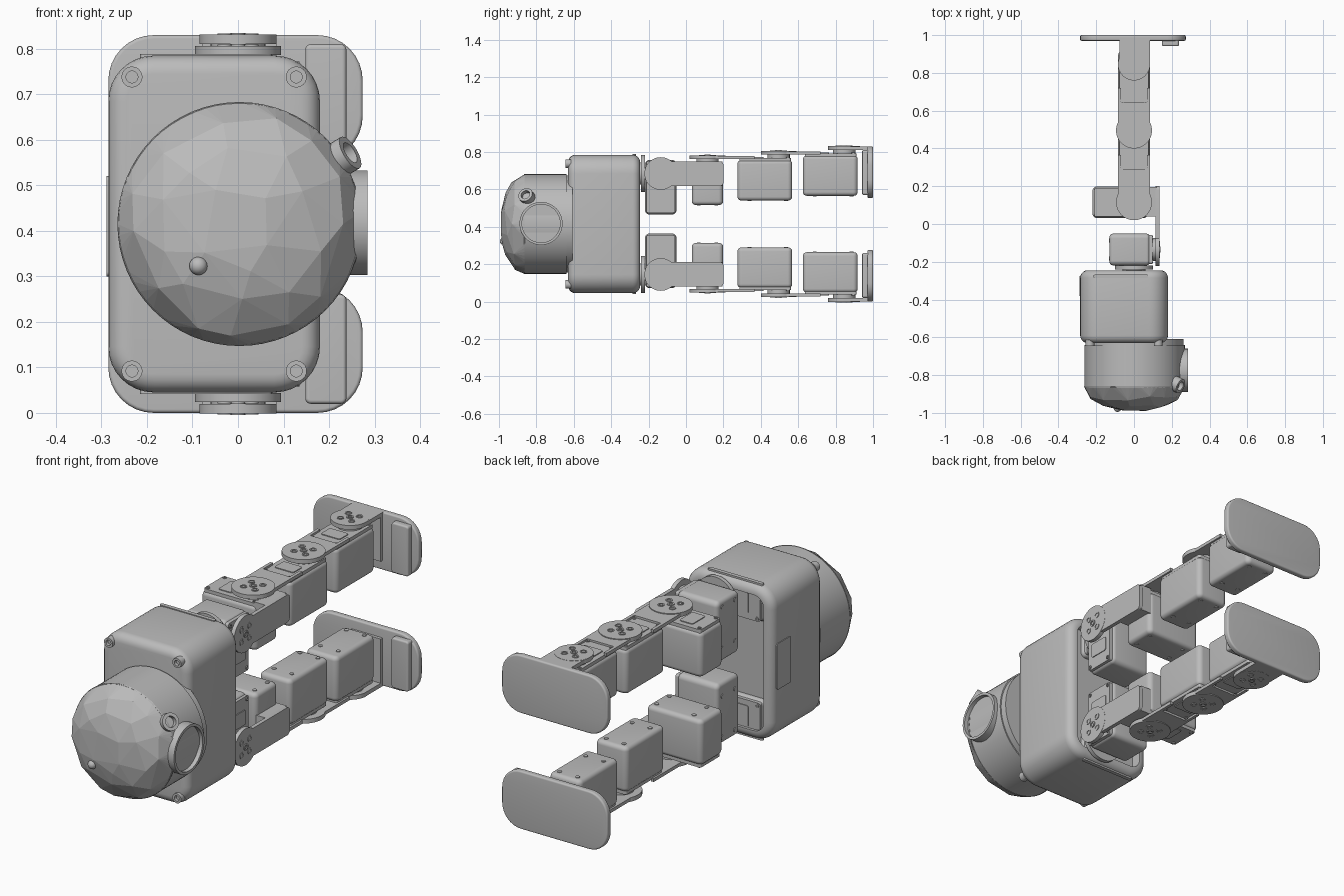
import bpy, bmesh, math, random
from mathutils import Matrix, Vector

if "Cube" in bpy.data.objects:
    bpy.data.objects.remove(bpy.data.objects["Cube"], do_unlink=True)

MID = 0.415                      # height of the symmetry plane between the legs
X, Y, Z = Vector((1, 0, 0)), Vector((0, 1, 0)), Vector((0, 0, 1))
I = Matrix.Identity(4)

grey = bpy.data.materials.new("light grey")
grey.use_nodes = True
grey.diffuse_color = (0.5, 0.5, 0.5, 1)
grey.node_tree.nodes["Principled BSDF"].inputs["Base Color"].default_value = (0.5, 0.5, 0.5, 1)


def frame(loc, y, z):
    """Placement whose local y and z axes point along the given directions."""
    m = Matrix((y.cross(z), y, z)).transposed().to_4x4()
    m.translation = loc
    return m


def append(bm, part, m):
    part.transform(m)
    mesh = bpy.data.meshes.new("part")
    part.to_mesh(mesh)
    part.free()
    bm.from_mesh(mesh)
    bpy.data.meshes.remove(mesh)


def box(bm, lo, hi, m=I, corner=0, edge=0, axis=Z):
    """Box with corners rounded around one axis, then a soft rim on both ends."""
    p = bmesh.new()
    lo, hi = Vector(lo), Vector(hi)
    size = hi - lo
    bmesh.ops.create_cube(p, size=1, matrix=Matrix.Translation((lo + hi) / 2) @ Matrix.Diagonal((*size, 1)))
    if corner:
        es = [e for e in p.edges if abs((e.verts[0].co - e.verts[1].co).normalized().dot(axis)) > 0.9]
        bmesh.ops.bevel(p, geom=es, offset=corner, segments=8, profile=0.5, affect='EDGES')
    if edge:
        es = {e for f in p.faces if abs(f.normal.dot(axis)) > 0.9 for e in f.edges}
        bmesh.ops.bevel(p, geom=list(es), offset=edge, segments=5, profile=0.5, affect='EDGES')
    append(bm, p, m)


def cyl(bm, loc, r, h, m=I, n=40, r2=None):
    """Cylinder standing on loc along local z."""
    p = bmesh.new()
    bmesh.ops.create_cone(p, cap_ends=True, segments=n, radius1=r, radius2=r if r2 is None else r2,
                          depth=h, matrix=Matrix.Translation(Vector(loc) + Z * h / 2))
    append(bm, p, m)


def ring(bm, loc, r, hole, h, depth, m=I, n=40):
    """Cylinder with a sunken round face."""
    p = bmesh.new()
    bmesh.ops.create_cone(p, cap_ends=True, segments=n, radius1=r, radius2=r, depth=h,
                          matrix=Matrix.Translation(Vector(loc) + Z * h / 2))
    top = max(p.faces, key=lambda f: f.calc_center_median().z)
    bmesh.ops.inset_region(p, faces=[top], thickness=r - hole)
    low = bmesh.ops.extrude_discrete_faces(p, faces=[top])["faces"][0]
    bmesh.ops.translate(p, verts=low.verts[:], vec=-Z * depth)
    append(bm, p, m)


def finish(name, bm, mirror=False, smooth=True):
    bmesh.ops.translate(bm, verts=bm.verts[:], vec=-Z * MID)
    mesh = bpy.data.meshes.new(name)
    bm.to_mesh(mesh)
    bm.free()
    ob = bpy.data.objects.new(name, mesh)
    ob.location.z = MID
    mesh.materials.append(grey)
    bpy.context.collection.objects.link(ob)
    if smooth:
        bpy.ops.object.select_all(action='DESELECT')
        ob.select_set(True)
        bpy.context.view_layer.objects.active = ob
        bpy.ops.object.shade_smooth_by_angle(angle=math.radians(35))
    if mirror:
        mod = ob.modifiers.new("other leg", 'MIRROR')
        mod.use_axis = (False, False, True)
        mod.use_mirror_merge = False
    return ob


def servo(name, m):
    """Motor with its output axis on local z and its body towards local -y."""
    bm = bmesh.new()
    box(bm, (-0.084, -0.22, -0.245), (0.084, 0.073, -0.03), m, 0.025, 0.02)
    box(bm, (-0.076, -0.21, -0.035), (0.076, 0.066, -0.018), m, 0.01)
    box(bm, (-0.05, -0.15, -0.02), (0.05, -0.08, -0.014), m, 0.01)
    cyl(bm, (0, 0, -0.02), 0.06, 0.021, m)
    for x in (-0.063, 0.063):
        for y in (-0.195, 0.05):
            ring(bm, (x, y, -0.02), 0.009, 0.005, 0.006, 0.004, m, 12)
            cyl(bm, (x * 0.75, y * 0.8, -0.248), 0.01, 0.01, m, 12)
    finish(name, bm, True)


def horn(bm, m, r=0.09):
    """Round output plate with a centre screw and four bolts."""
    cyl(bm, (0, 0, 0), r, 0.02, m, 48)
    ring(bm, (0, 0, 0.01), 0.016, 0.009, 0.014, 0.008, m, 20)
    for k in range(4):
        a = math.radians(45 + 90 * k)
        ring(bm, (0.042 * math.cos(a), 0.042 * math.sin(a), 0.01), 0.015, 0.009, 0.013, 0.009, m, 20)


# torso shell, open recess on its back face
bm = bmesh.new()
box(bm, (-0.285, -0.63, 0.045), (0.18, -0.245, 0.785), I, 0.1, 0.04, Y)
bm.normal_update()
back = max(bm.faces, key=lambda f: f.calc_center_median().y + f.calc_area())
if back.normal.y < 0:
    back = max((f for f in bm.faces if f.normal.y > 0.9), key=lambda f: f.calc_area())
bmesh.ops.inset_region(bm, faces=[back], thickness=0.006)
floor = bmesh.ops.extrude_discrete_faces(bm, faces=[back])["faces"][0]
bmesh.ops.translate(bm, verts=floor.verts[:], vec=-Y * 0.05)
finish("torso", bm)

# torso trim: front screws, top strips, side panel
bm = bmesh.new()
for x in (-0.233, 0.128):
    ring(bm, (0, 0, 0), 0.023, 0.013, 0.03, 0.015, frame((x, -0.615, 0.738), X, -Y), 24)
box(bm, (-0.215, -0.287, 0.78), (0.075, -0.268, 0.789), I, 0.008)
finish("torso_screws", bm, True)
bm = bmesh.new()
box(bm, (-0.289, -0.38, 0.3), (-0.28, -0.275, 0.52), I, 0.01, 0, X)
finish("side_panel", bm)

# head drum
bm = bmesh.new()
head = frame((0.003, -0.62, MID), X, -Y)
cyl(bm, (0, 0, -0.012), 0.26, 0.19, head, 72)
cyl(bm, (0, 0, 0.02), 0.266, 0.225, head, 72)
finish("head", bm)

# faceted face dome
random.seed(4)
bm = bmesh.new()
for k in range(64):
    a = math.tau * k / 64
    bm.verts.new((0.268 * math.cos(a), 0.268 * math.sin(a), 0.24))
for count, tilt in ((13, 28), (10, 50), (5, 72)):
    for k in range(count):
        a = math.tau * (k + random.uniform(-0.3, 0.3)) / count
        t = math.radians(tilt + random.uniform(-6, 6))
        r = 0.268 * math.cos(t)
        bm.verts.new((r * math.cos(a), r * math.sin(a), 0.24 + 0.135 * math.sin(t)))
bmesh.ops.convex_hull(bm, input=bm.verts[:])
bm.transform(head)
finish("face_dome", bm, smooth=False)

# side eye ring, small lens ring and nose
bm = bmesh.new()
ring(bm, (0, 0, 0), 0.115, 0.102, 0.085, 0.02, frame((0.2, -0.775, 0.418), Y, X), 56)
finish("side_eye", bm)
bm = bmesh.new()
aim = Vector((0.8, -0.38, 0.48)).normalized()
ring(bm, (0, 0, 0), 0.04, 0.025, 0.05, 0.025, frame((0.207, -0.84, 0.548), aim.cross(Z).normalized(), aim), 32)
finish("lens_ring", bm)
bm = bmesh.new()
bmesh.ops.create_uvsphere(bm, u_segments=24, v_segments=14, radius=0.02,
                          matrix=Matrix.Translation((-0.087, -0.975, 0.323)))
finish("nose", bm)

# motors from hip to ankle
hip = frame((0, -0.24, 0.685), X, Y)
hip_side = frame((0.115, -0.135, 0.685), Z, X)
thigh = frame((0, 0.115, 0.762), X, Z)
knee = frame((0, 0.495, 0.786), Y, Z)
ankle = frame((0, 0.845, 0.811), Y, Z)
for name, m in (("hip_motor", hip), ("hip_side_motor", hip_side), ("thigh_motor", thigh),
                ("knee_motor", knee), ("ankle_motor", ankle)):
    servo(name, m)

# hip plate between the torso and the first leg motor
bm = bmesh.new()
horn(bm, hip, 0.1)
finish("hip_plate", bm, True)

# bracket from the hip side motor to the thigh motor
bm = bmesh.new()
horn(bm, hip_side, 0.087)
box(bm, (0.115, -0.135, 0.618), (0.134, 0.2, 0.75), I, 0.02, 0, X)
box(bm, (0.06, 0.04, 0.618), (0.12, 0.195, 0.75))
finish("hip_bracket", bm, True)

# flat forked brackets between leg motors
for name, m, end in (("thigh_bracket", thigh, 0.29), ("knee_bracket", knee, 0.645)):
    bm = bmesh.new()
    o = m.translation
    horn(bm, Matrix.Translation(o), 0.095)
    box(bm, (-0.085, o.y, o.z), (0.085, end, o.z + 0.016))
    for s in (-1, 1):
        rail = sorted((s * 0.07, s * 0.085))
        box(bm, (rail[0], end - 0.01, o.z), (rail[1], end + 0.075, o.z + 0.016))
    finish(name, bm, True)

# ankle bracket joining the foot
bm = bmesh.new()
horn(bm, ankle, 0.085)
box(bm, (-0.078, 0.845, 0.811), (0.085, 0.985, 0.83))
box(bm, (-0.078, 0.955, 0.6), (0.085, 0.985, 0.83))
finish("ankle_bracket", bm, True)

# foot sole with its raised pad
bm = bmesh.new()
box(bm, (-0.285, 0.97, 0.553), (0.274, 1.0, 0.83), I, 0.1, 0.008, Y)
finish("foot", bm, True)
bm = bmesh.new()
box(bm, (0.148, 0.942, 0.57), (0.238, 0.98, 0.81), I, 0.012, 0.008, Y)
finish("foot_pad", bm, True)
